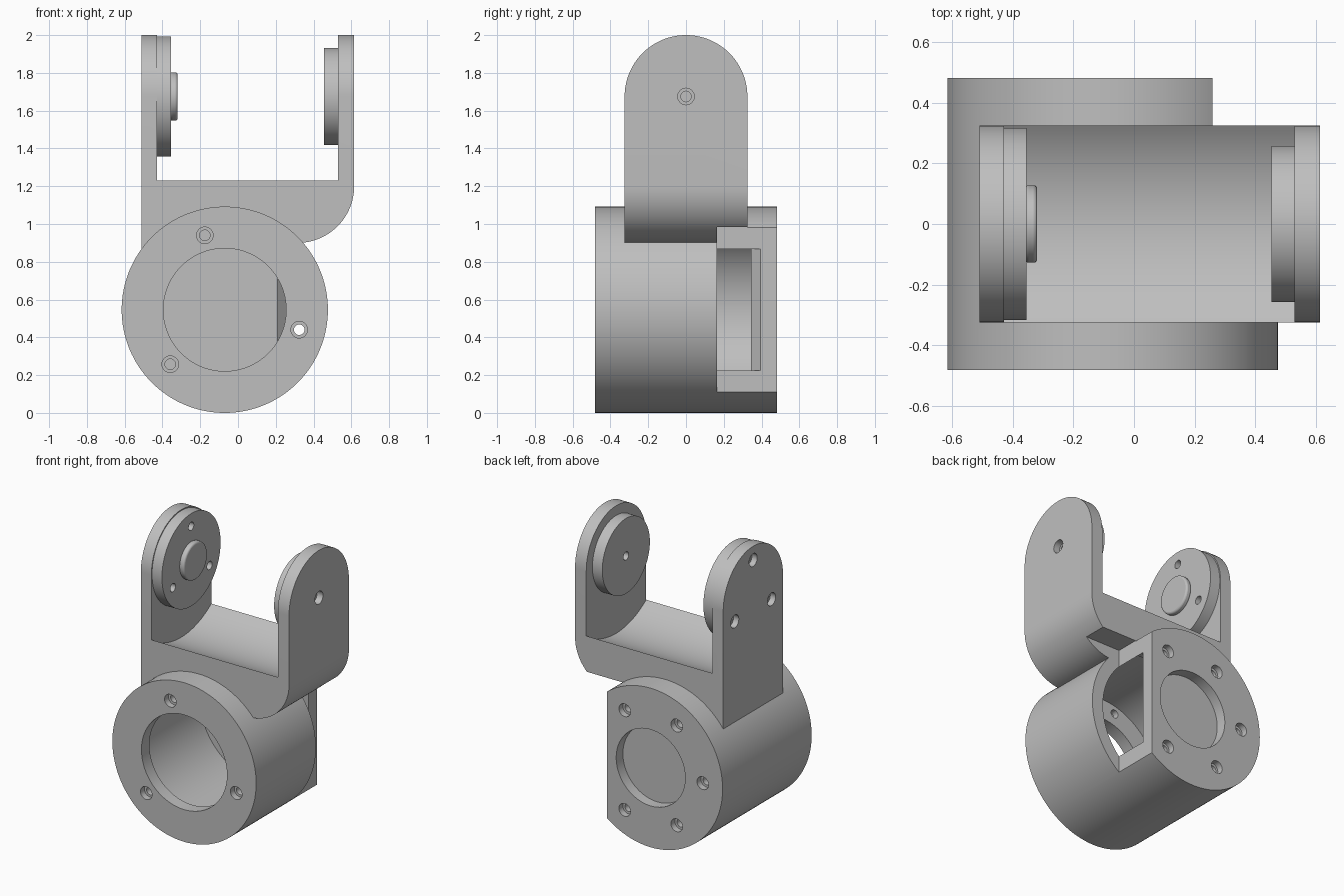
import bpy, bmesh
from math import pi, sin, cos, radians

if "Cube" in bpy.data.objects:
    bpy.data.objects.remove(bpy.data.objects["Cube"], do_unlink=True)

grey = bpy.data.materials.new("light grey")
grey.use_nodes = True
grey.diffuse_color = (0.52, 0.52, 0.52, 1)
grey.node_tree.nodes["Principled BSDF"].inputs["Base Color"].default_value = grey.diffuse_color


def arc(u, v, r, start, end, n):
    angles = [radians(start + (end - start) * i / n) for i in range(n + 1)]
    return [(u + r * cos(a), v + r * sin(a)) for a in angles]


def prism(name, points, axis, a, b):
    """Extrude a 2D outline along an axis from a to b."""
    place = {"X": lambda u, v, t: (t, u, v),
             "Y": lambda u, v, t: (u, t, v),
             "Z": lambda u, v, t: (u, v, t)}[axis]
    bm = bmesh.new()
    ends = [[bm.verts.new(place(u, v, t)) for u, v in points] for t in (a, b)]
    bm.faces.new(ends[0])
    bm.faces.new(ends[1])
    n = len(points)
    for i in range(n):
        j = (i + 1) % n
        bm.faces.new((ends[0][i], ends[0][j], ends[1][j], ends[1][i]))
    bmesh.ops.recalc_face_normals(bm, faces=bm.faces)
    mesh = bpy.data.meshes.new(name)
    bm.to_mesh(mesh)
    bm.free()
    mesh.materials.append(grey)
    ob = bpy.data.objects.new(name, mesh)
    bpy.context.collection.objects.link(ob)
    return ob


def disc(name, axis, u, v, r, a, b, n=128):
    return prism(name, arc(u, v, r, 0, 360, n)[:-1], axis, a, b)


def combine(target, tool, operation="DIFFERENCE"):
    """Apply a boolean and remove the tool."""
    mod = target.modifiers.new("cut", "BOOLEAN")
    mod.operation, mod.solver, mod.object = operation, "EXACT", tool
    bpy.context.view_layer.objects.active = target
    bpy.ops.object.modifier_apply(modifier=mod.name)
    bpy.data.objects.remove(tool, do_unlink=True)


def screw_hole(targets, axis, u, v, outside, shoulder, inside):
    """Wide hole from the outside to the shoulder, narrow beyond it."""
    for ob in targets:
        combine(ob, disc("hole", axis, u, v, 0.028, outside, inside, 24))
        combine(ob, disc("counterbore", axis, u, v, 0.044, outside, shoulder, 24))


BX, BZ, BR = -0.07, 0.546, 0.546      # barrel axis and radius
PZ = 1.675                            # pivot height
HALF = 0.325                          # half width of the fork

# Fork: front outline with one rounded corner, trimmed to round arm tops
outline = [(-0.51, 2.1), (-0.51, 0.86)] + arc(0.315, 1.2, 0.3, -90, 0, 24) + [(0.615, 2.1)]
fork = prism("fork", outline, "Y", -HALF, HALF)
arm_side = [(-HALF, 0.5), (HALF, 0.5)] + arc(0, PZ, HALF, 0, 180, 64)
combine(fork, prism("arm_trim", arm_side, "X", -1, 1), "INTERSECT")
combine(fork, disc("swing_clearance", "X", 0, PZ, 0.551, -0.43, 0.53))

# Barrel housing joined to the fork
body = disc("barrel_and_fork", "Y", BX, BZ, BR, -0.483, 0.483)
combine(body, fork, "UNION")

# Side flat, cavity, bevelled window edge, front bore and rear recess
combine(body, prism("flat_cut", [(0.26, 0.165), (0.8, 0.165), (0.8, 0.6), (0.26, 0.6)],
                    "Z", -0.1, 0.985))
combine(body, disc("cavity", "Y", BX, BZ, 0.461, -0.397, 0.345))
combine(body, prism("window_bevel", [(0.2, 0.335), (0.3, 0.435), (0.3, 0.335)],
                    "Z", BZ - 0.322, BZ + 0.322))
combine(body, disc("front_bore", "Y", BX, BZ, 0.325, -0.6, -0.3))
combine(body, disc("rear_recess", "Y", BX, BZ, 0.262, 0.41, 0.6))

# Screw holes in the front lip and the rear wall
for angle in (105, 225, 345):
    a = radians(angle)
    screw_hole([body], "Y", BX + 0.408 * cos(a), BZ + 0.408 * sin(a), -0.6, -0.44, -0.3)
for angle in range(60, 301, 60):
    a = radians(angle)
    screw_hole([body], "Y", BX + 0.395 * cos(a), BZ + 0.395 * sin(a), 0.6, 0.44, 0.3)

# Pivot discs on the inner faces of the arms
right_disc = disc("wide_pivot_disc", "X", 0, PZ, 0.318, -0.435, -0.355)
left_disc = disc("narrow_pivot_disc", "X", 0, PZ, 0.258, 0.455, 0.535)
for angle in (90, 210, 330):
    a = radians(angle)
    screw_hole([body, right_disc], "X", 0.23 * cos(a), PZ + 0.23 * sin(a), -0.6, -0.47, -0.3)
screw_hole([body, left_disc], "X", 0, PZ, 0.7, 0.57, 0.4)

# Pivot boss with a softened rim
boss = disc("pivot_boss", "X", 0, PZ, 0.128, -0.36, -0.32)
bevel = boss.modifiers.new("rim", "BEVEL")
bevel.width, bevel.segments = 0.012, 3
bevel.limit_method, bevel.angle_limit = "ANGLE", pi / 4

# Smooth curved walls, keep edges crisp
for ob in (body, right_disc, left_disc, boss):
    bpy.ops.object.select_all(action="DESELECT")
    ob.select_set(True)
    bpy.context.view_layer.objects.active = ob
    bpy.ops.object.shade_smooth_by_angle(angle=radians(25))
